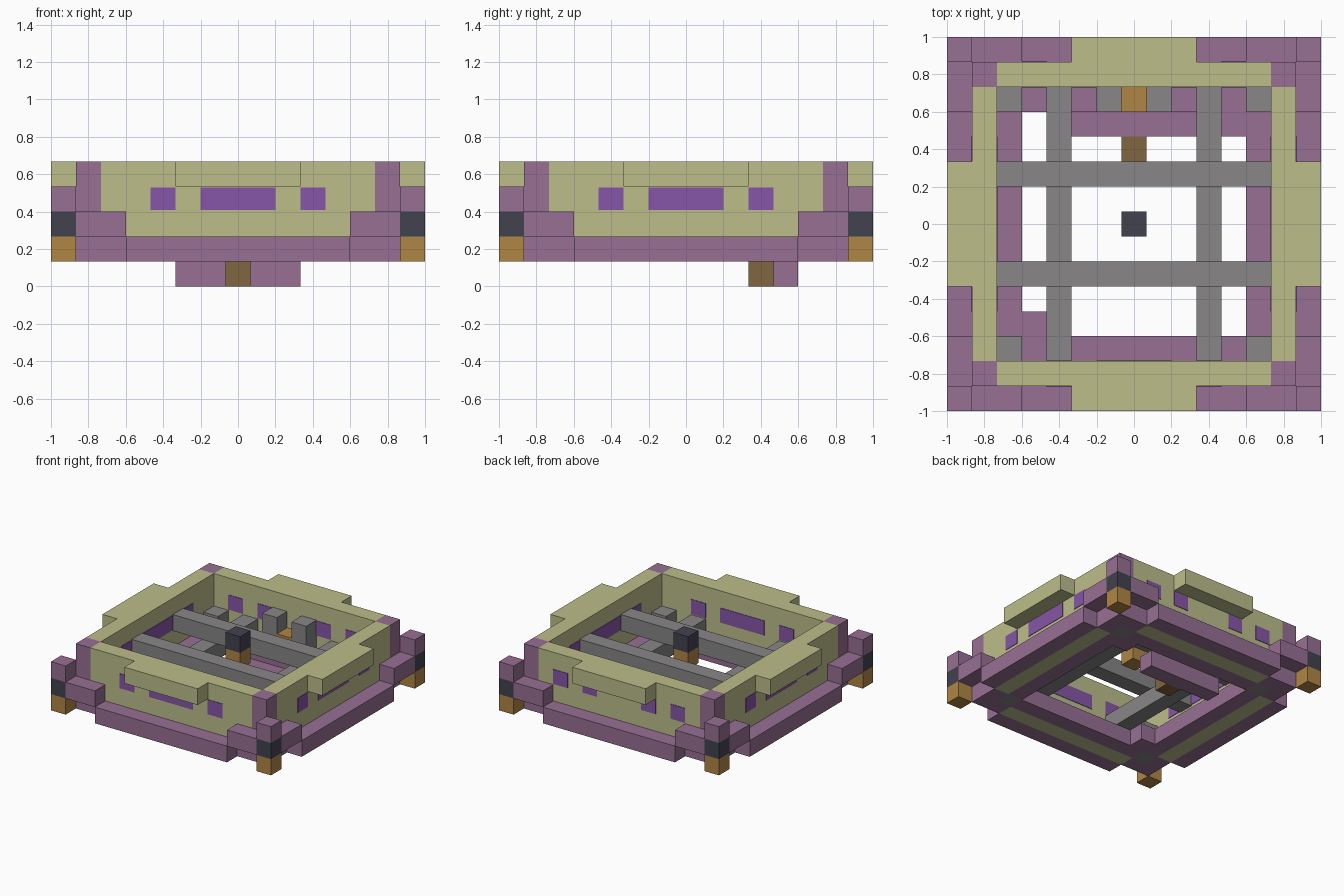
import bpy, bmesh
from mathutils import Matrix, Vector

if "Cube" in bpy.data.objects:
    bpy.data.objects.remove(bpy.data.objects["Cube"])

U = 2 / 15  # edge of one block


def material(name, code):
    def linear(c):
        return c / 12.92 if c <= 0.04045 else ((c + 0.055) / 1.055) ** 2.4
    rgb = [linear(int(code[i:i + 2], 16) / 255) for i in (0, 2, 4)]
    m = bpy.data.materials.new(name)
    m.use_nodes = True
    m.diffuse_color = (*rgb, 1)
    m.node_tree.nodes["Principled BSDF"].inputs["Base Color"].default_value = (*rgb, 1)
    return m


olive = material("olive", "BCBE8A")
mauve = material("mauve", "977094")
grey = material("grey", "888687")
slate = material("dark slate", "42424F")
amber = material("amber brown", "B08645")
brown = material("dull brown", "806640")
violet = material("violet", "8656A8")


def box(name, low, high, mat, turn=0):
    """Box between two corners in block units, turned by quarter turns."""
    low, high = Vector(low) * U, Vector(high) * U
    bm = bmesh.new()
    bmesh.ops.create_cube(bm, size=1)
    bmesh.ops.scale(bm, vec=high - low, verts=bm.verts)
    bmesh.ops.translate(bm, vec=(low + high) / 2, verts=bm.verts)
    spin = Matrix(((1, 0, 0), (0, 1, 0), (0, 0, 1)))
    for _ in range(turn):
        spin = Matrix(((0, -1, 0), (1, 0, 0), (0, 0, 1))) @ spin
    bmesh.ops.rotate(bm, matrix=spin, verts=bm.verts)
    mesh = bpy.data.meshes.new(name)
    bm.to_mesh(mesh)
    bm.free()
    mesh.materials.append(mat)
    bpy.context.collection.objects.link(bpy.data.objects.new(name, mesh))


def cells(name, xs, ys, zs, mat, turn=0):
    """Box filling inclusive ranges of block cells."""
    box(name, (xs[0] - .5, ys[0] - .5, zs[0]),
        (xs[1] + .5, ys[1] + .5, zs[1] + 1), mat, turn)


sides = ["front", "left", "back", "right"]
for t, side in enumerate(sides):
    # Wall with its base ends, overhanging ledge and outer skirting
    cells(side + "_wall", (-4, 4), (-6, -6), (1, 4), olive, t)
    for s, end in ((-1, "a"), (1, "b")):
        cells(f"{side}_wall_end_{end}", (5 * s, 5 * s), (-6, -6), (2, 4), olive, t)
        cells(f"{side}_wall_foot_{end}", (5 * s, 5 * s), (-6, -6), (1, 1), mauve, t)
        arm = sorted((5 * s, 6 * s))
        cells(f"{side}_corner_arm_{end}", arm, (-7, -7), (2, 2), mauve, t)
    cells(side + "_ledge", (-2, 2), (-7, -7), (4, 4), olive, t)
    cells(side + "_skirting", (-4, 4), (-7, -7), (1, 1), mauve, t)
    cells(side + "_floor_edge", (-4, 4), (-5, -5), (1, 1), mauve, t)

    # Corner post, hanging lantern and inner stub
    cells(side + "_corner_post", (-6, -6), (-6, -6), (1, 4), mauve, t)
    cells(side + "_lantern_base", (-7, -7), (-7, -7), (1, 1), amber, t)
    cells(side + "_lantern_core", (-7, -7), (-7, -7), (2, 2), slate, t)
    cells(side + "_lantern_cap", (-7, -7), (-7, -7), (3, 3), mauve, t)
    cells(side + "_inner_stub", (-5, -5), (-5, -5), (1, 1), grey, t)
    cells(side + "_inner_stub_top", (-5, -5), (-5, -5), (2, 2), grey, t)

    # Window plates on both faces of the wall
    spans = [(-3.5, -2.5), (-1.5, 1.5), (2.5, 3.5)]
    if side == "back":
        spans = [(c - .5, c + .5) for c in (-4, -2, 2, 4)]
    for i, (a, b) in enumerate(spans):
        for face, y in (("outer", -6.5), ("inner", -5.5)):
            box(f"{side}_{face}_window_{i}", (a, y - .03, 3.06),
                (b, y + .03, 3.96), violet, t)

# Crossing beams
for s, label in ((-1, "low"), (1, "high")):
    cells(label + "_long_beam", (3 * s, 3 * s), (-5, 5), (2, 2), grey)
    cells(label + "_cross_beam", (-5, 5), (2 * s, 2 * s), (3, 3), grey)
    cells(label + "_floor_corner", (4 * s, 4 * s), (4 * s, 4 * s), (1, 1), mauve)
    cells(label + "_back_post", (s, s), (5, 5), (2, 3), grey)

# Central lantern, rear block and the hanging step
cells("centre_lantern_base", (0, 0), (0, 0), (3, 3), amber)
cells("centre_lantern_core", (0, 0), (0, 0), (4, 4), slate)
cells("back_block", (0, 0), (5, 5), (2, 2), amber)
cells("hanging_step", (-2, 2), (4, 4), (0, 0), mauve)
cells("step_block", (0, 0), (3, 3), (0, 0), brown)
